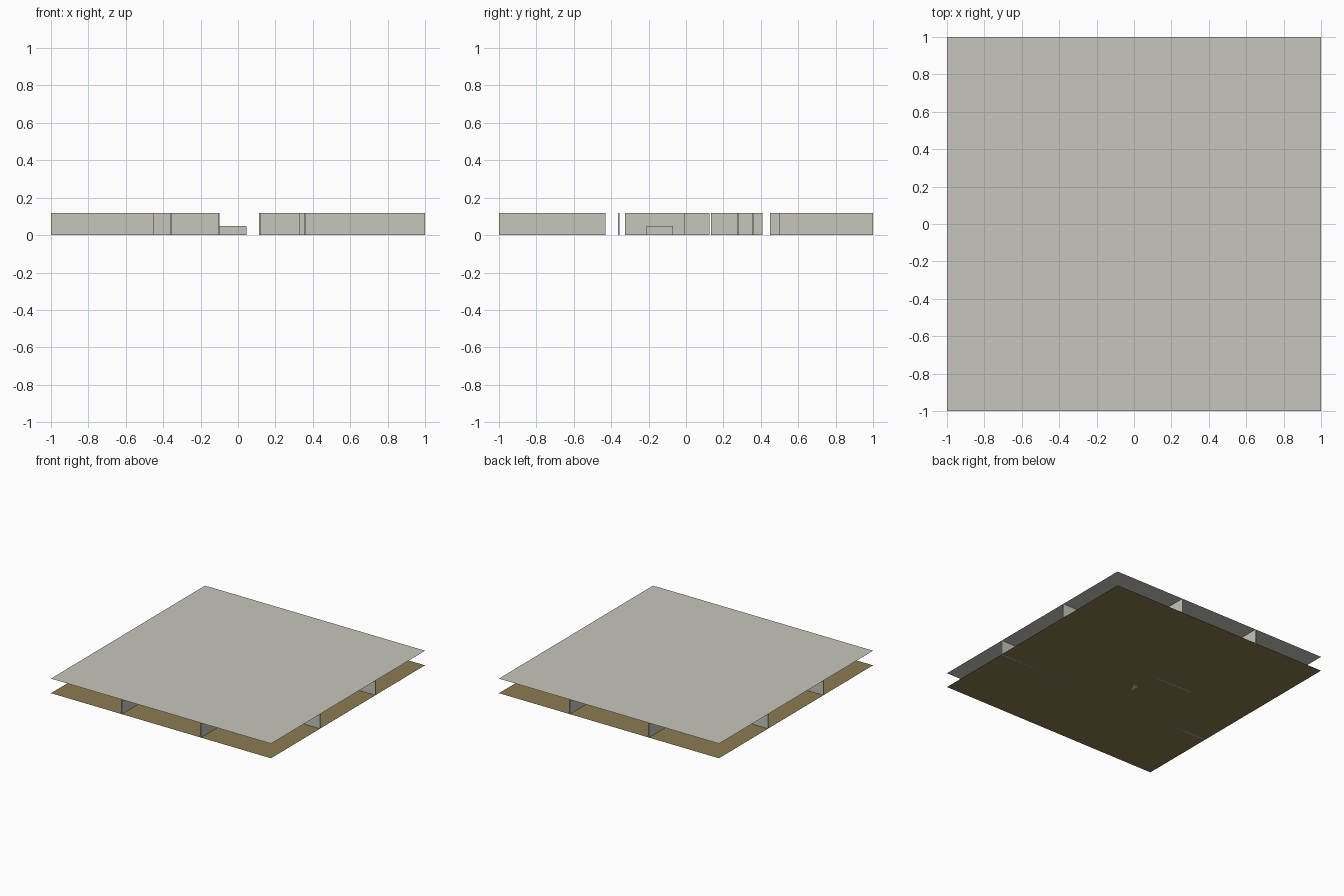
import bpy

cube = bpy.data.objects.get("Cube")
if cube:
    bpy.data.objects.remove(cube, do_unlink=True)

HEIGHT = 0.12
THICK = 0.008


def material(name, color):
    mat = bpy.data.materials.new(name)
    mat.use_nodes = True
    rgba = (*color, 1)
    mat.diffuse_color = rgba
    mat.node_tree.nodes["Principled BSDF"].inputs["Base Color"].default_value = rgba
    return mat


plaster = material("pale_plaster", (0.57, 0.56, 0.49))
panel = material("ceiling_grey", (0.57, 0.56, 0.50))
carpet = material("tan_carpet", (0.26, 0.20, 0.085))


def sheet(name, z, mat):
    bpy.ops.mesh.primitive_plane_add(size=2, location=(0, 0, z))
    obj = bpy.context.object
    obj.name = name
    obj.data.materials.append(mat)


def box(name, x0, x1, y0, y1, top, mat):
    bpy.ops.mesh.primitive_cube_add(
        size=1, location=((x0 + x1) / 2, (y0 + y1) / 2, top / 2))
    obj = bpy.context.object
    obj.name = name
    obj.scale = (x1 - x0, y1 - y0, top)
    bpy.ops.object.transform_apply(location=False, rotation=False, scale=True)
    obj.data.materials.append(mat)


# Floor and ceiling sheets
sheet("floor", 0, carpet)
sheet("ceiling", HEIGHT, panel)

# Walls running front to back: x, start y, end y
for x, y0, y1 in [
    (-0.36, -1, -0.43), (0.36, -1, -0.43),
    (-0.36, 0.45, 1), (0.36, 0.5, 1),
    (-0.104, -0.325, 0.125),
    (0.115, -0.01, 0.125), (0.115, 0.135, 0.41),
]:
    box("long_wall", x - THICK / 2, x + THICK / 2, y0, y1, HEIGHT - 0.0005, plaster)

# Walls running side to side: y, start x, end x
for y, x0, x1 in [
    (-0.36, -1, -0.45), (-0.36, 0.33, 1),
    (0.36, -1, -0.4), (0.36, 0.355, 1),
    (0.121, -0.45, -0.108), (0.28, 0.119, 0.36),
]:
    box("cross_wall", x0, x1, y - THICK / 2, y + THICK / 2, HEIGHT - 0.0005, plaster)

# Low block against the inner wall
box("low_block", -0.1, 0.045, -0.21, -0.07, 0.05, plaster)
